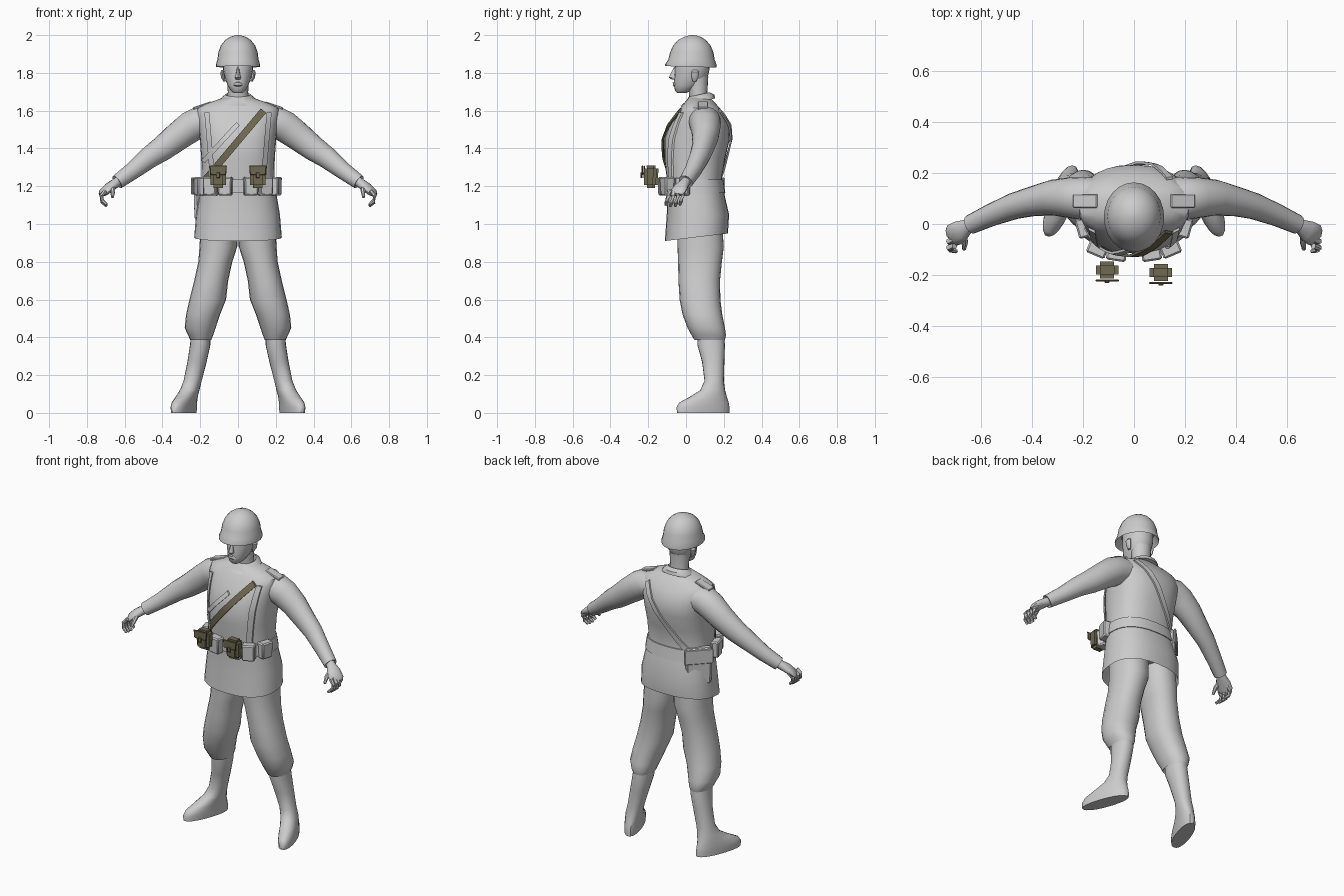
import bpy, bmesh, math
from mathutils import Vector, Matrix


def material(name, rgb):
    m = bpy.data.materials.new(name)
    m.diffuse_color = (*rgb, 1)
    return m


GREY = material("light grey", (0.6, 0.6, 0.6))
KHAKI = material("dark khaki", (0.16, 0.14, 0.085))


def finish(name, bm, mat, angle=40):
    bmesh.ops.recalc_face_normals(bm, faces=bm.faces)
    me = bpy.data.meshes.new(name)
    bm.to_mesh(me)
    bm.free()
    me.materials.append(mat)
    ob = bpy.data.objects.new(name, me)
    bpy.context.scene.collection.objects.link(ob)
    bpy.ops.object.select_all(action='DESELECT')
    ob.select_set(True)
    bpy.context.view_layer.objects.active = ob
    bpy.ops.object.shade_smooth_by_angle(angle=math.radians(angle))
    return ob


def skin(name, rings, mat, angle=40):
    bm = bmesh.new()
    loops = [[bm.verts.new(p) for p in r] for r in rings]
    n = len(loops[0])
    for a, b in zip(loops, loops[1:]):
        for i in range(n):
            j = (i + 1) % n
            bm.faces.new((a[i], a[j], b[j], b[i]))
    bm.faces.new(loops[0])
    bm.faces.new(loops[-1])
    return finish(name, bm, mat, angle)


def power(v, e):
    return math.copysign(abs(v) ** e, v)


# Level rings: z, centre x, half width, front y, back y, [toe-out shear, tilt]
def stack(name, rows, mat=GREY, side=1, n=20, ex=2.3, angle=40):
    rings = []
    for row in rows:
        z, cx, hw, yf, yb, sh, tilt = (list(row) + [0, 0])[:7]
        ring = []
        for i in range(n):
            a = 2 * math.pi * i / n
            c, s = power(math.cos(a), 2 / ex), power(math.sin(a), 2 / ex)
            dy = s * (yb - yf) / 2
            ring.append((side * (cx + sh * dy) + c * hw, (yf + yb) / 2 + dy, z + tilt * s))
        rings.append(ring)
    return skin(name, rings, mat, angle)


# Rings across a path: x, y, z, upright radius, level radius
def tube(name, path, side=1, n=14, mat=GREY):
    pts = [Vector((side * p[0], p[1], p[2])) for p in path]
    rings = []
    for i, p in enumerate(pts):
        t = (pts[min(i + 1, len(pts) - 1)] - pts[max(i - 1, 0)]).normalized()
        u = t.cross(Vector((0, 0, 1))).normalized()
        v = u.cross(t)
        rings.append([p + u * (math.cos(2 * math.pi * k / n) * path[i][4])
                      + v * (math.sin(2 * math.pi * k / n) * path[i][3]) for k in range(n)])
    return skin(name, rings, mat, 50)


def box(name, loc, size, mat, rot=0, bevel=0.01, taper=1.0, segs=1):
    bm = bmesh.new()
    bmesh.ops.create_cube(bm, size=1)
    for v in bm.verts:
        k = taper if v.co.z < 0 else 1
        v.co = Vector((v.co.x * size[0] * k, v.co.y * size[1] * k, v.co.z * size[2]))
    if bevel:
        bmesh.ops.bevel(bm, geom=bm.edges[:], offset=bevel, segments=segs, affect='EDGES')
    bm.transform(Matrix.Translation(loc) @ Matrix.Rotation(rot, 4, 'Z'))
    return finish(name, bm, mat, 35)


# Jacket, open under the hem
JACKET = [(1.0, 0, .205, -.08, .2), (.93, 0, .232, -.112, .222, 0, .02),
          (1.05, 0, .222, -.102, .228), (1.15, 0, .205, -.098, .205),
          (1.24, 0, .192, -.102, .19), (1.35, 0, .195, -.115, .208),
          (1.45, 0, .202, -.115, .232), (1.53, 0, .212, -.085, .23),
          (1.585, 0, .222, -.05, .2), (1.615, 0, .215, -.03, .178),
          (1.64, 0, .16, -.01, .155), (1.67, 0, .075, .015, .125)]
stack("jacket", JACKET, n=28, ex=2.4)


# Depth of the jacket surface, used to lay straps on it
def depth(x, z, front):
    rows = JACKET[2:]
    z = min(max(z, rows[0][0]), rows[-1][0])
    for a, b in zip(rows, rows[1:]):
        if a[0] <= z <= b[0]:
            f = (z - a[0]) / (b[0] - a[0])
            hw, yf, yb = [a[i] + f * (b[i] - a[i]) for i in (2, 3, 4)]
            s = (1 - min(abs(x) / hw, .97) ** 2.4) ** (1 / 2.4)
            return (yf + yb) / 2 + (-1 if front else 1) * (s * (yb - yf) / 2 + .004)


def strap(name, a, b, width, mat, front=True, n=14):
    d = Vector((b[0] - a[0], b[1] - a[1])).normalized() * width / 2
    out = Vector((0, -.01 if front else .01, 0))
    rings = []
    for i in range(n + 1):
        x, z = [a[k] + (b[k] - a[k]) * i / n for k in (0, 1)]
        e = [Vector((px, depth(px, pz, front), pz))
             for px, pz in ((x - d.y, z + d.x), (x + d.y, z - d.x))]
        rings.append([e[0], e[0] + out, e[1] + out, e[1]])
    skin(name, rings, mat, 30)


strap("shoulder_sling", (.135, 1.6), (-.185, 1.22), .036, KHAKI)
strap("bag_strap_front", (.0, 1.53), (-.185, 1.33), .025, GREY)
strap("bag_strap_back", (.14, 1.6), (-.14, 1.22), .03, GREY, front=False)

# Collar, neck and head
stack("collar", [(1.645, 0, .105, -.03, .155, 0, .02), (1.665, 0, .09, -.005, .15, 0, .02),
                 (1.685, 0, .066, .015, .125, 0, .012), (1.67, 0, .056, .025, .115)], ex=2)
stack("neck", [(1.63, 0, .06, .02, .12), (1.7, 0, .054, .015, .113),
               (1.78, 0, .06, .0, .118)], ex=2)
stack("head", [(1.693, 0, .022, -.045, .0), (1.705, 0, .038, -.058, .03),
               (1.735, 0, .056, -.064, .08), (1.775, 0, .07, -.062, .115),
               (1.82, 0, .08, -.06, .125), (1.88, 0, .082, -.055, .125),
               (1.93, 0, .06, -.03, .1)], ex=2.1)
stack("nose", [(1.765, 0, .012, -.075, -.045), (1.775, 0, .017, -.09, -.045),
               (1.79, 0, .011, -.084, -.045), (1.83, 0, .006, -.064, -.045)], n=8, ex=2)
stack("lips", [(1.728, 0, .012, -.064, -.05), (1.735, 0, .024, -.071, -.05),
               (1.741, 0, .024, -.068, -.05), (1.748, 0, .014, -.071, -.05),
               (1.753, 0, .01, -.062, -.05)], n=10, ex=2)

# Helmet with a flared, hollow rim
stack("helmet", [(1.875, 0, .088, -.07, .135), (1.832, 0, .116, -.11, .162, 0, -.004),
                 (1.842, 0, .118, -.11, .163, 0, -.004), (1.87, 0, .109, -.094, .152),
                 (1.91, 0, .104, -.084, .145), (1.945, 0, .091, -.068, .13),
                 (1.973, 0, .069, -.043, .106), (1.99, 0, .043, -.012, .08),
                 (2.0, 0, .012, .022, .046)], n=24, ex=2)

# Belt
stack("belt", [(1.165, 0, .2, -.1, .2), (1.165, 0, .208, -.11, .208),
               (1.235, 0, .2, -.112, .198), (1.235, 0, .19, -.1, .19)], n=28, ex=2.4)

for s, word in ((1, "left"), (-1, "right")):
    strap(word + "_front_strap", (s * .165, 1.59), (s * .135, 1.24), .026, GREY)
    # Ear
    stack(word + "_ear", [(1.755, .072, .006, .035, .055), (1.775, .08, .01, .03, .065),
                          (1.805, .084, .01, .028, .07), (1.815, .08, .006, .035, .06)],
          side=s, n=8, ex=2)
    # Shoulder tab
    tab = box(word + "_shoulder_tab", (0, 0, 0), (.1, .055, .014), GREY, bevel=.004)
    tab.location = (s * .19, .09, 1.627)
    tab.rotation_euler = (0, s * .32, 0)
    # Sleeve with cuff
    tube(word + "_sleeve", [(.12, .1, 1.545, .07, .08), (.2, .1, 1.54, .085, .085),
                            (.25, .103, 1.515, .084, .08), (.32, .103, 1.463, .076, .07),
                            (.4, .088, 1.4, .067, .058), (.47, .07, 1.352, .058, .052),
                            (.56, .035, 1.28, .046, .044), (.64, -.002, 1.222, .039, .038),
                            (.628, .004, 1.232, .028, .028)], s, 18)
    # Hand with curled fingers and thumb
    tube(word + "_hand", [(.615, .01, 1.24, .024, .024), (.65, -.008, 1.215, .026, .028),
                          (.68, -.028, 1.195, .024, .043), (.708, -.044, 1.17, .02, .045),
                          (.718, -.05, 1.155, .012, .035)], s, 12)
    for i in range(4):
        y = -.012 - i * .025
        z = -.007 * (1.5 - abs(i - 1.5))
        tube(f"{word}_finger_{i + 1}", [(.702, y, 1.175, .012, .012), (.724, y - .006, 1.15, .012, .012),
                                        (.718, y - .014, 1.122 + z, .011, .011),
                                        (.695, y - .02, 1.102 + z, .008, .008)], s, 7)
    tube(word + "_thumb", [(.665, -.04, 1.198, .014, .014), (.662, -.072, 1.175, .013, .013),
                           (.665, -.098, 1.142, .008, .008)], s, 7)
    # Trouser leg gathered below the knee
    stack(word + "_trouser_leg", [(.41, .197, .05, .06, .195), (.385, .197, .055, .045, .205),
                                  (.41, .198, .066, .03, .212), (.45, .2, .082, .008, .206),
                                  (.52, .185, .09, -.018, .192), (.6, .16, .097, -.034, .182),
                                  (.7, .142, .09, -.04, .18), (.8, .12, .09, -.042, .19),
                                  (.88, .104, .1, -.045, .2), (1.02, .098, .098, -.05, .19)],
          side=s, ex=2.2)
    # Boot, toes turned out
    stack(word + "_boot", [(0, .287, .048, -.048, .23, -.33), (.03, .287, .05, -.05, .23, -.33),
                           (.055, .284, .05, -.035, .226, -.32), (.085, .272, .05, .02, .216, -.3),
                           (.12, .256, .05, .075, .207, -.2), (.17, .24, .048, .098, .2, -.1),
                           (.27, .217, .051, .085, .203), (.36, .2, .054, .06, .206),
                           (.43, .197, .05, .06, .2)], side=s, ex=2.2)
    # Grey ammunition pouches around the front of the belt
    for i, (x, y, r) in enumerate(((.068, -.117, .15), (.143, -.098, .4), (.197, -.015, 1.3))):
        box(f"{word}_belt_pouch_{i + 1}", (s * x, y, 1.2), (.078, .055, .098), GREY, s * r, .007, .93)
    # Khaki utility pouch with a lid plate standing just in front
    x, y = (.105, -.19) if s > 0 else (-.105, -.18)
    box(word + "_utility_pouch", (x, y, 1.25), (.088, .068, .118), KHAKI, 0, .016, .92, 2)
    box(word + "_utility_flap", (x, y - .041, 1.285), (.092, .008, .05), KHAKI, 0, .003, .9)
    box(word + "_utility_clasp", (x, y - .047, 1.258), (.02, .006, .03), KHAKI, 0, .002)

# Flat bag hanging on the back of one hip
box("hip_bag", (-.172, .125, 1.135), (.16, .05, .225), GREY, math.radians(46), .012, .9)
box("hip_bag_flap", (-.19, .143, 1.2), (.164, .012, .09), GREY, math.radians(46), .004)
